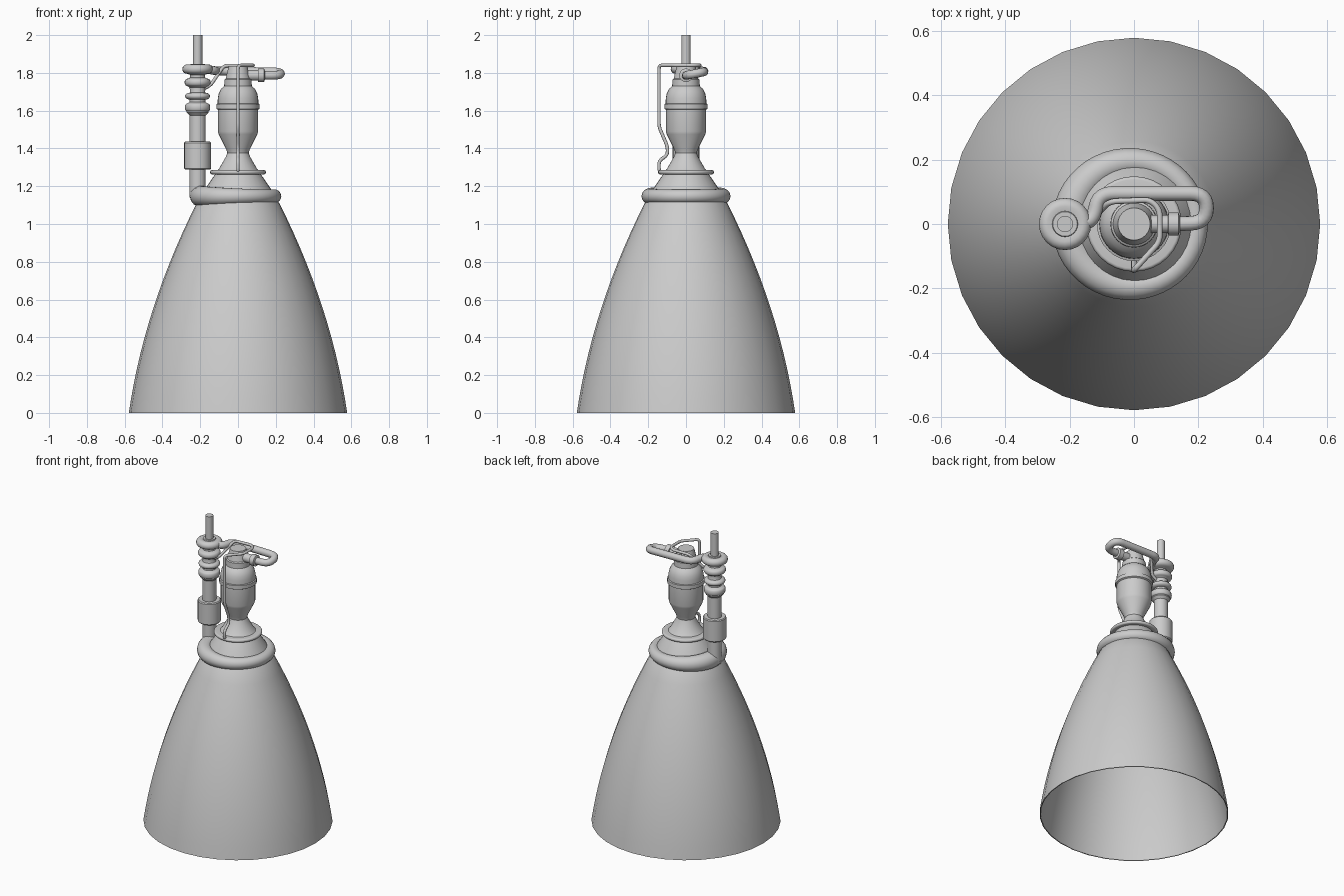
import bpy, bmesh, math
from mathutils import Vector, Matrix

if "Cube" in bpy.data.objects:
    bpy.data.objects.remove(bpy.data.objects["Cube"])


def finish(name, mesh, angle=35):
    mesh.shade_smooth()
    mesh.set_sharp_from_angle(angle=math.radians(angle))
    ob = bpy.data.objects.new(name, mesh)
    bpy.context.collection.objects.link(ob)
    return ob


def lathe(name, profile, at=(0, 0, 0), sides=32, axis='Z', caps=True):
    """Revolve (radius, height) points around the z or x axis."""
    bm = bmesh.new()
    rings = [[bm.verts.new((r * math.cos(math.tau * i / sides), r * math.sin(math.tau * i / sides), z))
              for i in range(sides)] for r, z in profile]
    for a, b in zip(rings, rings[1:]):
        for i in range(sides):
            j = (i + 1) % sides
            bm.faces.new((a[i], a[j], b[j], b[i]))
    if caps:
        bm.faces.new(rings[0][::-1])
        bm.faces.new(rings[-1])
    if axis == 'X':
        bm.transform(Matrix.Rotation(math.pi / 2, 4, 'Y'))
    bm.transform(Matrix.Translation(at))
    mesh = bpy.data.meshes.new(name)
    bm.to_mesh(mesh)
    bm.free()
    return finish(name, mesh)


def tube(name, pts, radius, bend):
    """Round pipe along a path whose corners are rounded."""
    pts = [Vector(p) for p in pts]
    path = [pts[0]]
    for a, p, b in zip(pts, pts[1:], pts[2:]):
        s = p + (a - p).normalized() * min(bend, (a - p).length * 0.49)
        e = p + (b - p).normalized() * min(bend, (b - p).length * 0.49)
        for k in range(7):
            t = k / 6
            path.append(s * (1 - t) ** 2 + p * 2 * t * (1 - t) + e * t * t)
    path.append(pts[-1])
    cu = bpy.data.curves.new(name, 'CURVE')
    cu.dimensions = '3D'
    cu.bevel_depth = radius
    cu.bevel_resolution = 4
    cu.use_fill_caps = True
    sp = cu.splines.new('POLY')
    sp.points.add(len(path) - 1)
    for q, p in zip(sp.points, path):
        q.co = (*p, 1)
    tmp = bpy.data.objects.new(name + "_path", cu)
    mesh = bpy.data.meshes.new_from_object(tmp)
    bpy.data.objects.remove(tmp)
    return finish(name, mesh, 50)


def bead(r, bulge, z, h, n=8):
    """Profile points of a rounded ring bulging out from radius r."""
    return [(r + bulge * math.sin(math.pi * k / n), z - h / 2 * math.cos(math.pi * k / n))
            for k in range(n + 1)]


# nozzle bell: thin shell, open below, closed inside at the throat
def bell_r(z):
    return 0.578 - 0.1445 * z - 0.161 * z * z


zs = [1.11 * k / 14 for k in range(15)]
outer = [(bell_r(z), z) for z in zs]
inner = [(bell_r(z) - 0.006, z) for z in reversed(zs)]
lathe("nozzle_bell", [inner[-1]] + outer + [(0.20, 1.13)], caps=False)
lathe("nozzle_lining", [(0.045, 1.37), (0.10, 1.27), (0.16, 1.19)] + inner, caps=False)
lathe("throat_plug", [(0.05, 1.365), (0.05, 1.375)])

# upper nozzle cone, flange, throat and combustion chamber
lathe("chamber", [(0.205, 1.12), (0.175, 1.185), (0.122, 1.262)] + bead(0.138, 0.01, 1.274, 0.022)
      + [(0.108, 1.285), (0.102, 1.29), (0.065, 1.355), (0.057, 1.375), (0.062, 1.395),
         (0.102, 1.475), (0.106, 1.49), (0.106, 1.605), (0.115, 1.61), (0.115, 1.635),
         (0.108, 1.638), (0.107, 1.665), (0.102, 1.69), (0.09, 1.715), (0.073, 1.73),
         (0.072, 1.765), (0.065, 1.77), (0.050, 1.835)], caps=False)
lathe("chamber_cap", [(0.051, 1.82), (0.050, 1.836)])

# ring manifold, fatter towards the inlet on the left
bm = bmesh.new()
N, M = 48, 14
rings = []
for i in range(N):
    a = math.tau * i / N
    f = ((1 - math.cos(a)) / 2) ** 2
    minor = 0.037 + 0.018 * f
    major = 0.192 + 0.008 * f
    rings.append([bm.verts.new(((major + minor * math.cos(t)) * math.cos(a),
                                (major + minor * math.cos(t)) * math.sin(a),
                                1.147 + minor * math.sin(t)))
                  for t in (math.tau * j / M for j in range(M))])
for i in range(N):
    a, b = rings[i], rings[(i + 1) % N]
    for j in range(M):
        k = (j + 1) % M
        bm.faces.new((a[j], b[j], b[k], a[k]))
mesh = bpy.data.meshes.new("ring_manifold")
bm.to_mesh(mesh)
bm.free()
finish("ring_manifold", mesh)

# pump column beside the chamber
PX = -0.214
lathe("pump_column", [(0.043, 1.14), (0.043, 1.288), (0.066, 1.288), (0.071, 1.294),
                      (0.071, 1.43), (0.066, 1.436), (0.043, 1.436), (0.043, 1.575),
                      (0.058, 1.59)] + bead(0.058, 0.009, 1.617, 0.04)
      + [(0.042, 1.645)] + bead(0.042, 0.024, 1.677, 0.036)
      + [(0.040, 1.70), (0.042, 1.722)] + bead(0.055, 0.014, 1.75, 0.038)
      + [(0.040, 1.775), (0.040, 1.79)] + bead(0.055, 0.026, 1.82, 0.05)
      + [(0.040, 1.842), (0.038, 1.848), (0.026, 1.848)], at=(PX, 0, 0), sides=24)
lathe("feed_rod", [(0.025, 1.83), (0.025, 2.0)], at=(PX, 0, 0), sides=16)

# side connector on the chamber head
lathe("head_connector", [(0.028, 0.0), (0.028, 0.105), (0.036, 0.107), (0.036, 0.138), (0.024, 0.142)],
      at=(0, 0, 1.787), sides=20, axis='X')

# thick feed pipe looping from pump to connector
tube("feed_pipe", [(PX + 0.05, 0, 1.82), (-0.125, 0.015, 1.812), (-0.11, 0.095, 1.81), (0.225, 0.095, 1.805),
                   (0.225, 0.004, 1.787), (0.12, 0.0, 1.787)], 0.023, 0.05)

# thin line from pump round the head and down the front to the flange
tube("thin_line", [(PX + 0.03, 0, 1.715), (-0.145, 0.0, 1.735), (-0.075, 0.07, 1.838), (0.05, 0.075, 1.84),
                   (0.08, 0.045, 1.84), (0.08, -0.055, 1.84), (0, -0.143, 1.84), (0, -0.143, 1.515),
                   (0, -0.098, 1.41), (0, -0.098, 1.365), (0, -0.143, 1.335), (0, -0.143, 1.276),
                   (0, -0.11, 1.276)], 0.009, 0.022)
